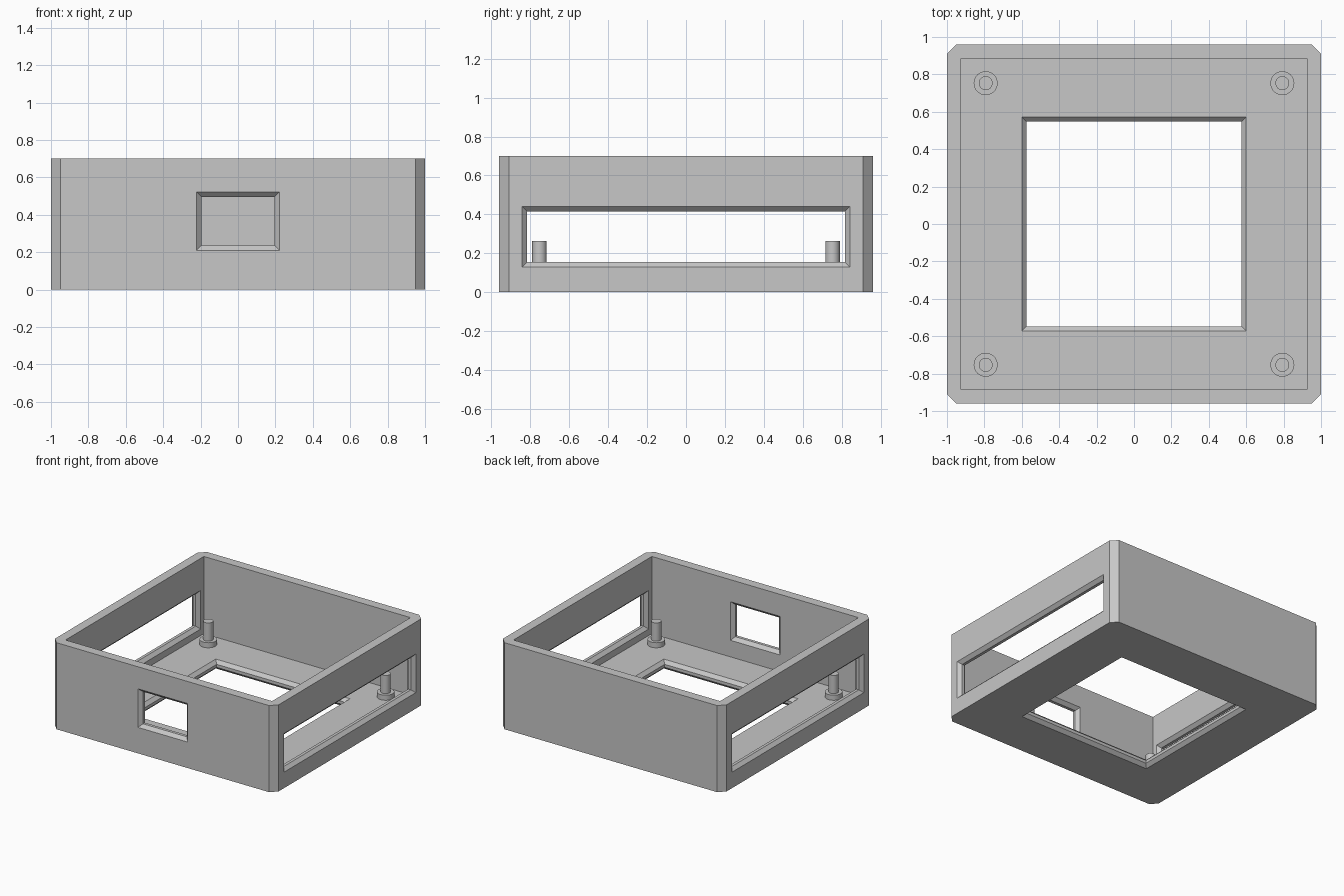
import bpy, bmesh, math
from mathutils import Matrix, Vector

if "Cube" in bpy.data.objects:
    bpy.data.objects.remove(bpy.data.objects["Cube"])

HX, HY, H = 1.0, 0.96, 0.70      # half sizes and height of the case
T, C = 0.076, 0.026              # wall thickness, edge chamfer of openings
E = 0.02                         # cutter overshoot
CORNER = 0.05                    # vertical corner chamfer

grey = bpy.data.materials.new("light grey plastic")
grey.diffuse_color = (0.57, 0.57, 0.57, 1)
grey.use_nodes = True
grey.node_tree.nodes["Principled BSDF"].inputs["Base Color"].default_value = grey.diffuse_color


def loft(name, rings):
    """Closed solid through matching rings of points."""
    bm = bmesh.new()
    loops = [[bm.verts.new(p) for p in ring] for ring in rings]
    n = len(loops[0])
    for a, b in zip(loops, loops[1:]):
        for i in range(n):
            j = (i + 1) % n
            bm.faces.new((a[i], a[j], b[j], b[i]))
    bm.faces.new(loops[0])
    bm.faces.new(loops[-1])
    bmesh.ops.recalc_face_normals(bm, faces=bm.faces[:])
    mesh = bpy.data.meshes.new(name)
    bm.to_mesh(mesh)
    bm.free()
    mesh.materials.append(grey)
    obj = bpy.data.objects.new(name, mesh)
    bpy.context.collection.objects.link(obj)
    return obj


def rect(a, b, z):
    return [(-a, -b, z), (a, -b, z), (a, b, z), (-a, b, z)]


def opening(name, a, b, origin, u, v, inward):
    """Cutter for a window chamfered on both wall faces."""
    o, u, v, d = (Vector(q) for q in (origin, u, v, inward))
    steps = [(-E, E), (C, -C), (T - C, -C), (T + E, E)]
    rings = [[o + u * x + v * y + d * depth for x, y, _ in rect(a + g, b + g, 0)]
             for depth, g in steps]
    return loft(name, rings)


# Case body: block with chamfered vertical corners
k = CORNER
outline = [(-HX + k, -HY), (HX - k, -HY), (HX, -HY + k), (HX, HY - k),
           (HX - k, HY), (-HX + k, HY), (-HX, HY - k), (-HX, -HY + k)]
case = loft("case", [[(x, y, z) for x, y in outline] for z in (0, H)])

# Cavity, floor opening, front window and the two long side windows
cutters = [
    loft("cavity_cutter", [rect(HX - T, HY - T, z) for z in (T, H + 0.1)]),
    opening("floor_cutter", 0.60, 0.573, (0, 0, 0), (1, 0, 0), (0, 1, 0), (0, 0, 1)),
    opening("front_cutter", 0.222, 0.156, (0, -HY, 0.366), (1, 0, 0), (0, 0, 1), (0, 1, 0)),
]
for s in (-1, 1):
    cutters.append(opening("side_cutter", 0.843, 0.156, (s * HX, 0, 0.285),
                           (0, 1, 0), (0, 0, 1), (-s, 0, 0)))

for cutter in cutters:
    mod = case.modifiers.new(cutter.name, 'BOOLEAN')
    mod.operation = 'DIFFERENCE'
    mod.solver = 'EXACT'
    mod.object = cutter
bpy.context.view_layer.update()
graph = bpy.context.evaluated_depsgraph_get()
cut_mesh = bpy.data.meshes.new_from_object(case.evaluated_get(graph))
case.modifiers.clear()
case.data = cut_mesh
case.data.name = "case"
for cutter in cutters:
    bpy.data.objects.remove(cutter)


def post(name, x, y):
    """Stepped locating post: wide foot with a thin pin."""
    profile = [(0.064, T - 0.01), (0.064, 0.117), (0.037, 0.117), (0.037, 0.264)]
    n = 32
    obj = loft(name, [[(x + r * math.cos(i * math.tau / n),
                        y + r * math.sin(i * math.tau / n), z) for i in range(n)]
                      for r, z in profile])
    bpy.ops.object.select_all(action='DESELECT')
    obj.select_set(True)
    bpy.context.view_layer.objects.active = obj
    bpy.ops.object.shade_smooth_by_angle(angle=math.radians(30))


# Four corner posts
for sx, side in ((-1, "left"), (1, "right")):
    for sy, end in ((-1, "front"), (1, "back")):
        post(f"{end}_{side}_post", sx * 0.793, sy * 0.753)
